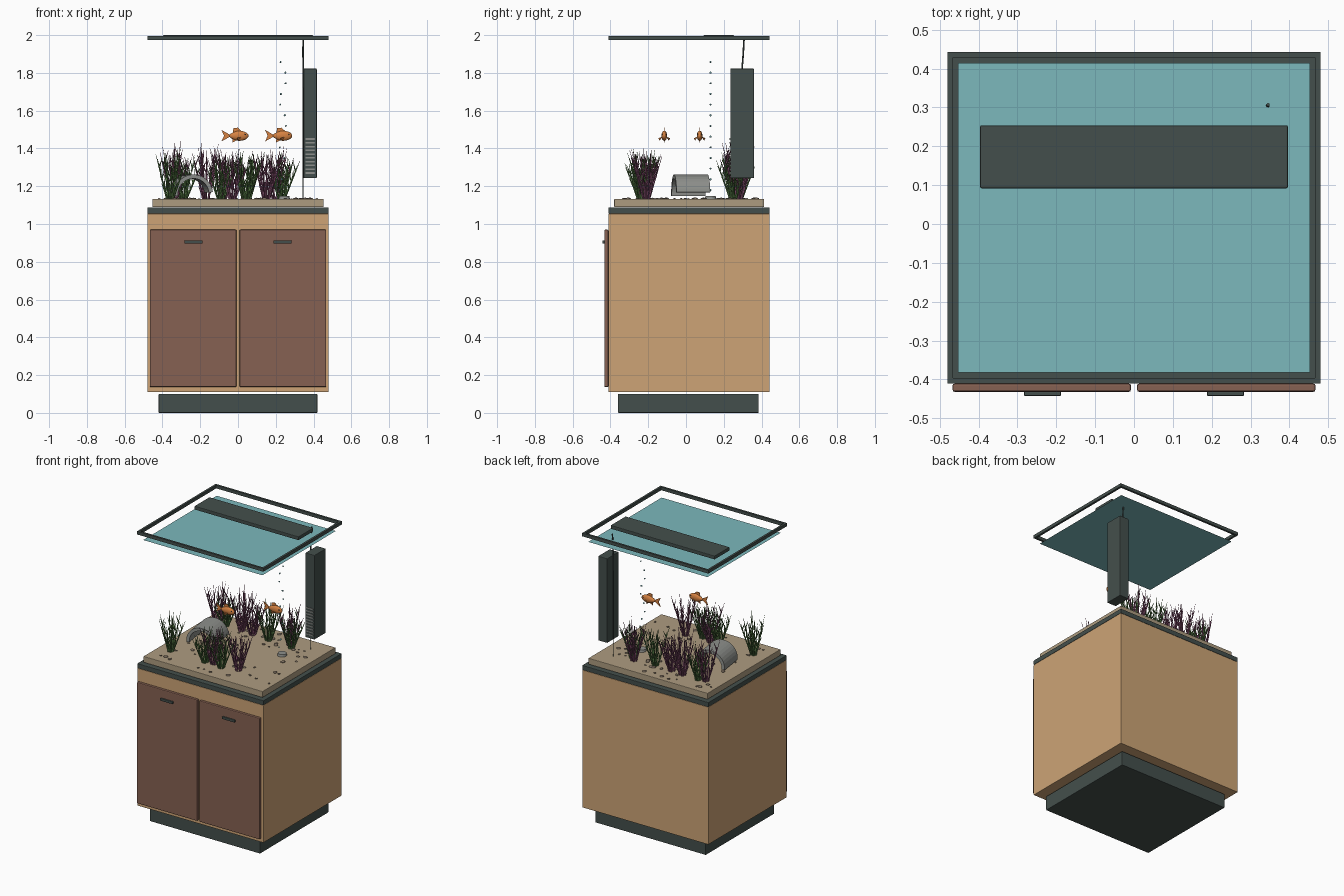
import bpy, bmesh, math, random
from mathutils import Vector, Matrix

if "Cube" in bpy.data.objects:
    bpy.data.objects.remove(bpy.data.objects["Cube"])

random.seed(4)


def mat(name, r, g, b):
    m = bpy.data.materials.new(name)
    m.diffuse_color = [((c / 255 + 0.055) / 1.055) ** 2.4 for c in (r, g, b)] + [1]
    m.use_nodes = True
    m.node_tree.nodes["Principled BSDF"].inputs["Base Color"].default_value = m.diffuse_color
    return m


DARK = mat("dark_grey", 68, 79, 76)
TAN = mat("tan_wood", 205, 164, 118)
BROWN = mat("brown_door", 134, 97, 82)
SAND = mat("sand", 174, 156, 128)
WATER = mat("water_teal", 124, 184, 188)
GREEN = mat("plant_green", 82, 118, 66)
PURPLE = mat("plant_purple", 128, 76, 106)
GREY = mat("stone_grey", 142, 144, 140)
ORANGE = mat("fish_orange", 214, 130, 66)
PEBBLE = mat("pebble_brown", 122, 108, 94)


def finish(name, bm, m, smooth=False):
    me = bpy.data.meshes.new(name)
    bmesh.ops.recalc_face_normals(bm, faces=bm.faces[:])
    bm.to_mesh(me)
    bm.free()
    me.materials.append(m)
    if smooth:
        me.polygons.foreach_set("use_smooth", [True] * len(me.polygons))
    ob = bpy.data.objects.new(name, me)
    bpy.context.collection.objects.link(ob)
    return ob


def box(name, x0, x1, y0, y1, z0, z1, m, bevel=0.004):
    bm = bmesh.new()
    M = Matrix.Translation(((x0 + x1) / 2, (y0 + y1) / 2, (z0 + z1) / 2))
    bmesh.ops.create_cube(bm, size=1, matrix=M @ Matrix.Diagonal((x1 - x0, y1 - y0, z1 - z0, 1)))
    ob = finish(name, bm, m)
    if bevel:
        b = ob.modifiers.new("bevel", 'BEVEL')
        b.width, b.segments = bevel, 2
    return ob


def tube(name, pts, r, m):
    cu = bpy.data.curves.new(name, 'CURVE')
    cu.dimensions = '3D'
    cu.bevel_depth, cu.bevel_resolution, cu.use_fill_caps = r, 1, True
    s = cu.splines.new('POLY')
    s.points.add(len(pts) - 1)
    for p, co in zip(s.points, pts):
        p.co = (*co, 1)
    cu.materials.append(m)
    bpy.context.collection.objects.link(bpy.data.objects.new(name, cu))


# Cabinet
box("plinth", -0.42, 0.42, -0.36, 0.385, 0, 0.1, DARK)
box("cabinet", -0.48, 0.48, -0.41, 0.443, 0.11, 1.055, TAN, 0.003)
for side, s in (("left", -1), ("right", 1)):
    xa, xb = sorted((s * 0.008, s * 0.467))
    box(side + "_door", xa, xb, -0.432, -0.411, 0.137, 0.97, BROWN, 0.005)
    xa, xb = sorted((s * 0.188, s * 0.283))
    box(side + "_handle", xa, xb, -0.443, -0.431, 0.896, 0.913, DARK, 0.003)

# Tank base, sand bed, water surface
box("lower_rim", -0.48, 0.48, -0.41, 0.443, 1.055, 1.087, DARK, 0.003)
box("sand_bed", -0.453, 0.453, -0.38, 0.413, 1.09, 1.132, SAND, 0.003)
bm = bmesh.new()
bmesh.ops.create_grid(bm, x_segments=1, y_segments=1, size=0.5,
                      matrix=Matrix.Translation((0, 0.0165, 1.932)) @ Matrix.Diagonal((0.906, 0.797, 1, 1)))
finish("water_surface", bm, WATER)

# Upper rim and lamp
for y0, name in ((-0.41, "front"), (0.429, "back")):
    box("upper_rim_" + name, -0.48, 0.48, y0, y0 + 0.014, 1.974, 1.996, DARK, 0)
for x0, name in ((-0.48, "left"), (0.466, "right")):
    box("upper_rim_" + name, x0, x0 + 0.014, -0.396, 0.429, 1.974, 1.996, DARK, 0)
box("lamp", -0.396, 0.396, 0.092, 0.254, 1.975, 2.0, DARK)

# Filter with intake slats, cable and air line
box("filter", 0.347, 0.417, 0.235, 0.36, 1.243, 1.823, DARK)
for i in range(10):
    z = 1.27 + i * 0.02
    box("filter_slat", 0.357, 0.408, 0.231, 0.236, z - 0.004, z + 0.004, GREY, 0)
tube("cable", [(0.345, 0.307, 1.975), (0.344, 0.303, 1.9), (0.347, 0.295, 1.8), (0.347, 0.295, 1.72)], 0.0045, DARK)
tube("air_line", [(0.343, 0.3, 1.8), (0.343, 0.3, 1.132)], 0.0025, DARK)

# Air stone and bubbles
bm = bmesh.new()
bmesh.ops.create_cone(bm, cap_ends=True, segments=20, radius1=0.03, radius2=0.027, depth=0.016,
                      matrix=Matrix.Translation((0.245, 0.13, 1.14)))
finish("air_stone", bm, GREY)
bm = bmesh.new()
for i in range(13):
    z = 1.18 + i * 0.0565
    M = Matrix.Translation((0.238 + 0.018 * math.sin((1.785 - z) * 27 + 1.2), 0.13, z))
    bmesh.ops.create_icosphere(bm, subdivisions=1, radius=0.0055 + 0.001 * (i % 2), matrix=M)
finish("bubbles", bm, WATER, True)

# Half-pipe cave
bm = bmesh.new()
rings = []
for r in (0.104, 0.083):
    for y in (-0.09, 0.09):
        rings.append([bm.verts.new((r * math.cos(math.pi * k / 16), y, r * math.sin(math.pi * k / 16)))
                      for k in range(17)])
of, ob_, inf, inb = rings
for a, b in ((of, ob_), (inf, inb), (of, inf), (ob_, inb)):
    for k in range(16):
        bm.faces.new((a[k], a[k + 1], b[k + 1], b[k]))
for k in (0, 16):
    bm.faces.new((of[k], ob_[k], inb[k], inf[k]))
bmesh.ops.transform(bm, verts=bm.verts[:], matrix=Matrix.Translation((-0.248, 0.025, 1.158))
                    @ Matrix.Rotation(math.radians(8), 4, 'Z') @ Matrix.Rotation(math.radians(-6), 4, 'Y'))
cave = finish("cave", bm, GREY)

# Pebbles
bm = bmesh.new()
for i in range(60):
    r = random.uniform(0.006, 0.016)
    M = (Matrix.Translation((random.uniform(-0.42, 0.42), random.uniform(-0.35, 0.38), 1.133))
         @ Matrix.Rotation(random.uniform(0, 3), 4, 'Z') @ Matrix.Diagonal((1, 0.8, 0.45, 1)))
    bmesh.ops.create_icosphere(bm, subdivisions=2, radius=r, matrix=M)
finish("pebbles", bm, PEBBLE, True)


# Plants: leaning stems carrying upright spiky leaflets
def spike(bm, base, tip, r):
    d = tip - base
    M = Matrix.Translation((base + tip) / 2) @ d.to_track_quat('Z', 'Y').to_matrix().to_4x4()
    bmesh.ops.create_cone(bm, cap_ends=True, segments=4, radius1=r, radius2=r * 0.15, depth=d.length, matrix=M)


def plant(x, y, m, height, stems=9):
    bm = bmesh.new()
    for i in range(stems):
        a = i * 2.4 + random.uniform(-0.3, 0.3)
        out = Vector((math.cos(a), math.sin(a), 0))
        lean = 0.085 * math.sqrt((i + 0.5) / stems)
        base = Vector((x, y, 1.13)) + out * 0.015
        tip = base + out * lean + Vector((0, 0, height * random.uniform(0.68, 1)))
        spike(bm, base, tip, 0.006)
        for k in range(8):
            p = base.lerp(tip, 0.1 + 0.09 * k)
            b = a + k * 2.2
            side = Vector((math.cos(b), math.sin(b), 0)) * random.uniform(0.012, 0.024)
            spike(bm, p, p + side + Vector((0, 0, random.uniform(0.04, 0.065))), 0.0045)
    finish("plant", bm, m)


for x, y, m, h in ((-0.36, -0.22, GREEN, 0.27), (-0.09, -0.23, GREEN, 0.23), (-0.03, -0.22, PURPLE, 0.27),
                   (0.04, -0.24, GREEN, 0.25), (0.15, -0.21, PURPLE, 0.28),
                   (-0.34, 0.27, PURPLE, 0.31), (-0.29, 0.28, GREEN, 0.24), (-0.17, 0.28, PURPLE, 0.30),
                   (-0.08, 0.27, PURPLE, 0.28), (0.05, 0.26, GREEN, 0.27), (0.2, 0.28, PURPLE, 0.30),
                   (0.23, 0.25, GREEN, 0.25)):
    plant(x, y, m, h)


# Fish: tapered body, flat fins, eyes
def fish(x, y, z):
    T = Matrix.Translation((x, y, z))
    bm = bmesh.new()
    bmesh.ops.create_uvsphere(bm, u_segments=16, v_segments=10, radius=1,
                              matrix=Matrix.Diagonal((0.052, 0.015, 0.027, 1)))
    for v in bm.verts:
        if v.co.x < 0:
            v.co.z *= 1 + v.co.x * 6
    bmesh.ops.transform(bm, verts=bm.verts[:], matrix=T @ Matrix.Translation((0.02, 0, 0)))
    finish("fish_body", bm, ORANGE, True)
    bm = bmesh.new()
    fins = [[(-0.025, 0, 0.004), (-0.072, 0, 0.032), (-0.058, 0, 0), (-0.072, 0, -0.03), (-0.025, 0, -0.004)],
            [(-0.012, 0, 0.016), (-0.008, 0, 0.04), (0.015, 0, 0.043), (0.04, 0, 0.02)],
            [(-0.012, 0, -0.014), (-0.014, 0, -0.036), (0.012, 0, -0.022)]]
    for s in (-1, 1):
        fins.append([(0.035, s * 0.012, -0.006), (0.01, s * 0.03, -0.012), (0.014, s * 0.024, -0.024)])
    for f in fins:
        bm.faces.new([bm.verts.new(T @ Vector(p)) for p in f])
    ob = finish("fish_fins", bm, ORANGE)
    sol = ob.modifiers.new("thickness", 'SOLIDIFY')
    sol.thickness, sol.offset = 0.003, 0
    bm = bmesh.new()
    for s in (-1, 1):
        bmesh.ops.create_icosphere(bm, subdivisions=2, radius=0.004,
                                   matrix=T @ Matrix.Translation((0.055, s * 0.0095, 0.007)))
    finish("fish_eyes", bm, DARK, True)


fish(-0.016, -0.115, 1.467)
fish(0.215, 0.072, 1.467)
